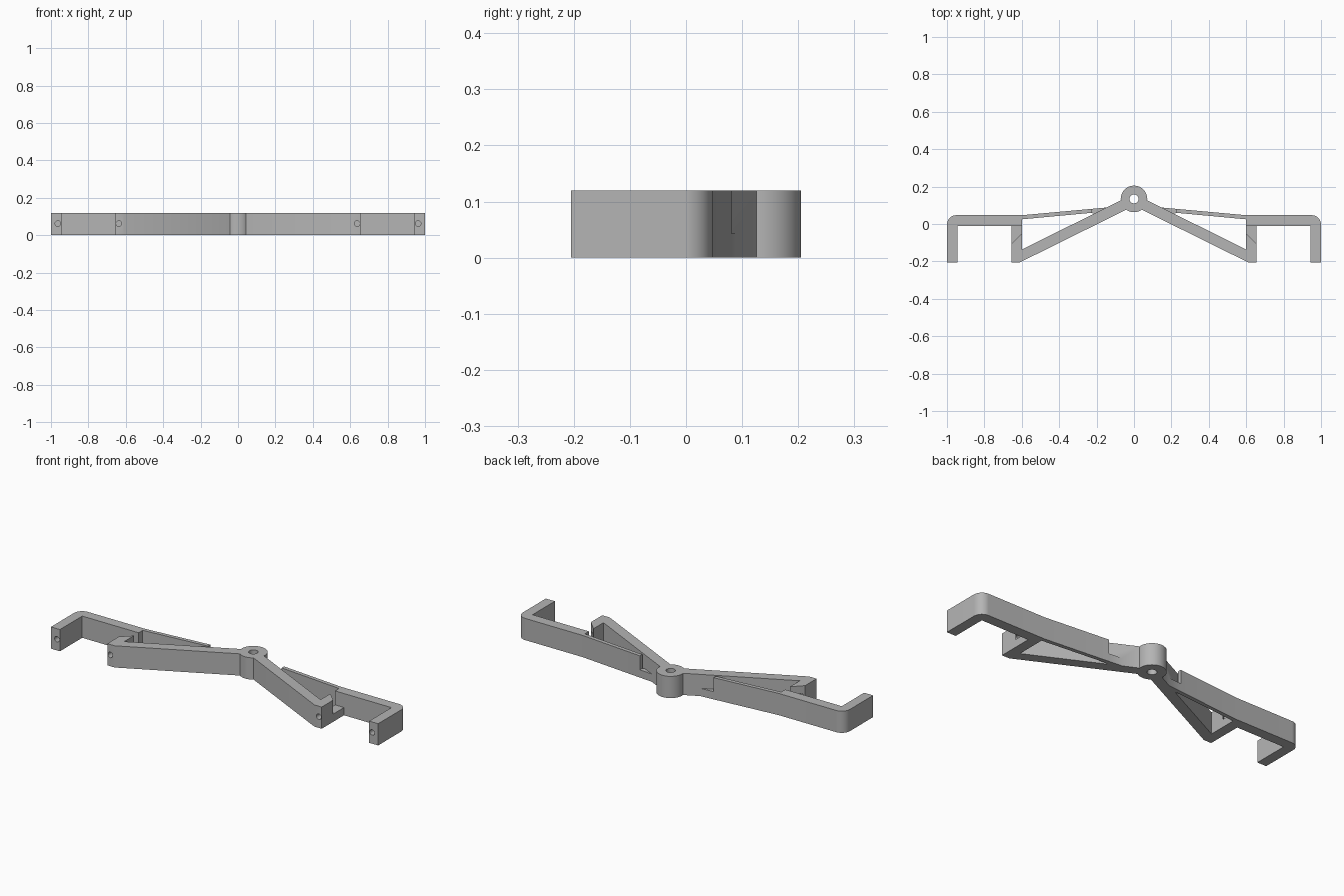
import bpy, bmesh
from math import cos, sin, pi, radians
from mathutils import Matrix

HEIGHT = 0.12
WEB = 0.043          # height of the low bridges
HUB_Y = 0.134

cube = bpy.data.objects.get("Cube")
if cube:
    bpy.data.objects.remove(cube)

grey = bpy.data.materials.new("plain_grey")
grey.use_nodes = True
grey.diffuse_color = (0.46, 0.46, 0.46, 1)
grey.node_tree.nodes["Principled BSDF"].inputs["Base Color"].default_value = grey.diffuse_color


def add_object(name, bm):
    bmesh.ops.recalc_face_normals(bm, faces=bm.faces)
    mesh = bpy.data.meshes.new(name)
    bm.to_mesh(mesh)
    bm.free()
    mesh.materials.append(grey)
    obj = bpy.data.objects.new(name, mesh)
    bpy.context.collection.objects.link(obj)
    return obj


def prism(name, outline, top, side):
    """Extrude a plan outline upward; side -1 mirrors it."""
    bm = bmesh.new()
    face = bm.faces.new([bm.verts.new((side * x, y, 0)) for x, y in outline])
    new = bmesh.ops.extrude_face_region(bm, geom=[face])["geom"]
    bmesh.ops.translate(bm, vec=(0, 0, top),
                        verts=[v for v in new if isinstance(v, bmesh.types.BMVert)])
    return add_object(name, bm)


def cylinder(name, radius, length, matrix, segments):
    bm = bmesh.new()
    bmesh.ops.create_cone(bm, cap_ends=True, segments=segments, radius1=radius,
                          radius2=radius, depth=length, matrix=matrix)
    return add_object(name, bm)


def combine(target, other, operation):
    """Apply a boolean and discard the other solid."""
    mod = target.modifiers.new(operation.lower(), "BOOLEAN")
    mod.operation, mod.solver, mod.object = operation, "EXACT", other
    bpy.context.view_layer.objects.active = target
    bpy.ops.object.modifier_apply(modifier=mod.name)
    bpy.data.objects.remove(other)


# Plan outlines of one half
R = 0.05
corner = [(1 - R + R * cos(a * pi / 24), 0.047 - R + R * sin(a * pi / 24)) for a in range(13)]
bracket = [(0.945, -0.205), (1, -0.205)] + corner + [
    (0.6, 0.047), (0.225, 0.081), (0.225, 0.06), (0.6, 0.025), (0.6, -0.01), (0.945, -0.01)]
strut = [(0, 0.097), (0.61, -0.205), (0.655, -0.205), (0.655, -0.105),
         (0.6, -0.05), (0.6, -0.1365), (0, 0.161)]
leg_web = [(0.6, -0.07), (0.655, -0.12), (0.655, 0), (0.6, 0)]
arm_web = [(0.23, 0.0805), (0.13, 0.0895), (0.13, 0.06), (0.19, 0.05), (0.23, 0.0595)]

# Central hub, then both arms
body = cylinder("hinge_arm_body", 0.071, HEIGHT,
                Matrix.Translation((0, HUB_Y, HEIGHT / 2)), 64)
for side in (1, -1):
    for name, outline, top in (("strut", strut, HEIGHT), ("bracket", bracket, HEIGHT),
                               ("leg_web", leg_web, WEB), ("arm_web", arm_web, WEB)):
        combine(body, prism(name, outline, top, side), "UNION")

# Pivot hole and screw holes in the leg ends
combine(body, cylinder("pivot_cutter", 0.024, 1,
                       Matrix.Translation((0, HUB_Y, 0)), 32), "DIFFERENCE")
for x, depth in ((0.963, 0.15), (0.637, 0.17)):
    for side in (1, -1):
        place = Matrix.Translation((side * x, -0.205, 0.062)) @ Matrix.Rotation(radians(90), 4, "X")
        combine(body, cylinder("screw_cutter", 0.015, depth * 2, place, 24), "DIFFERENCE")

# Smooth curved faces, keep edges sharp
bpy.ops.object.select_all(action="DESELECT")
body.select_set(True)
bpy.context.view_layer.objects.active = body
bpy.ops.object.shade_smooth_by_angle(angle=radians(30))
